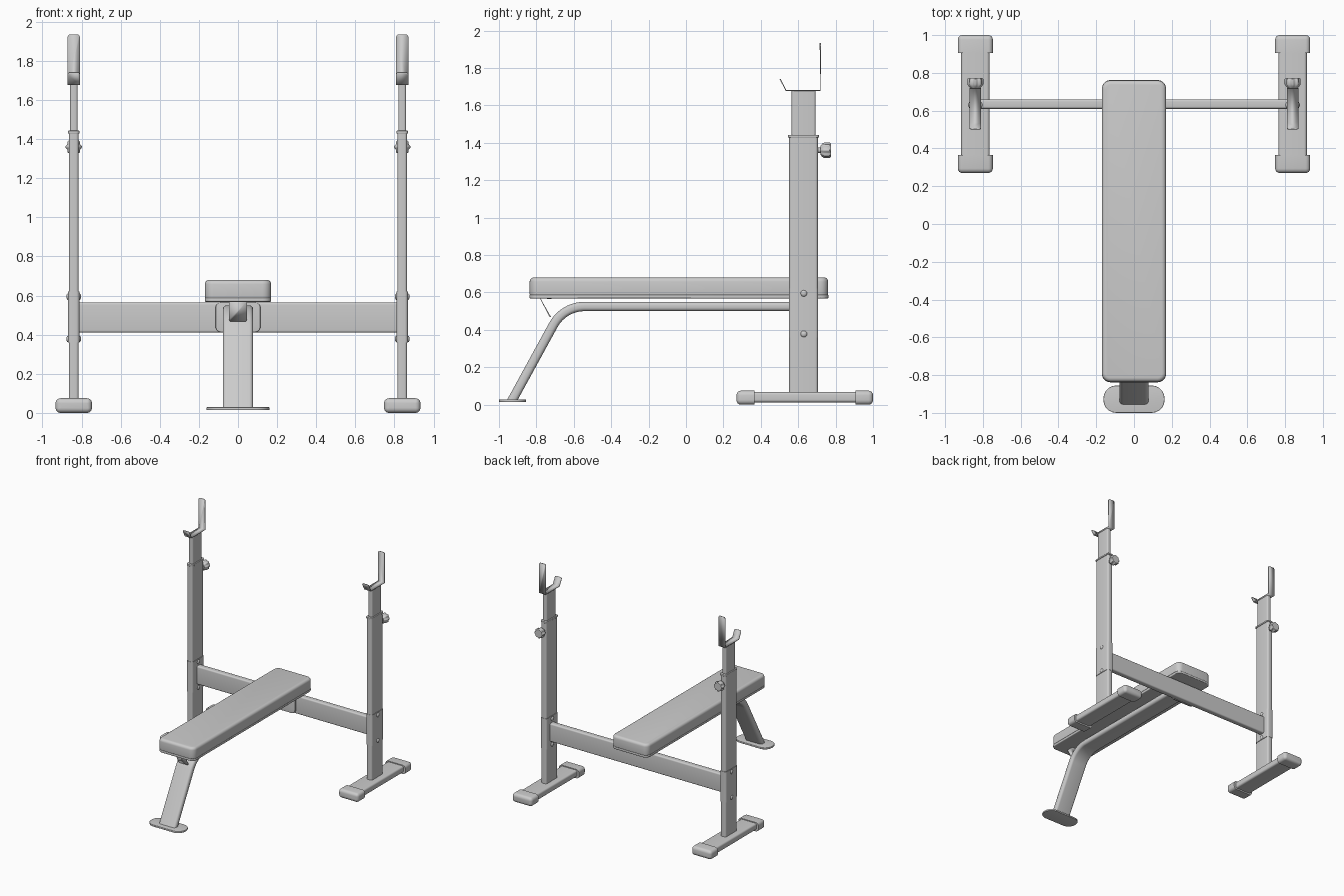
import bpy, bmesh
from math import pi, sin, cos, tan, radians
from mathutils import Vector

if "Cube" in bpy.data.objects:
    bpy.data.objects.remove(bpy.data.objects["Cube"])


def finish(name, bm, mirror=False):
    bmesh.ops.recalc_face_normals(bm, faces=bm.faces)
    me = bpy.data.meshes.new(name)
    bm.to_mesh(me)
    bm.free()
    ob = bpy.data.objects.new(name, me)
    bpy.context.collection.objects.link(ob)
    bpy.ops.object.select_all(action='DESELECT')
    ob.select_set(True)
    bpy.context.view_layer.objects.active = ob
    bpy.ops.object.shade_smooth_by_angle(angle=radians(35))
    if mirror:
        ob.modifiers.new("Mirror", 'MIRROR').use_mirror_merge = False
    return ob


def loft(name, rings, mirror=False):
    """Skin a list of closed rings and cap both ends."""
    bm = bmesh.new()
    vs = [[bm.verts.new(p) for p in r] for r in rings]
    n = len(vs[0])
    for a, b in zip(vs, vs[1:]):
        for i in range(n):
            bm.faces.new((a[i], a[(i + 1) % n], b[(i + 1) % n], b[i]))
    bm.faces.new(vs[0])
    bm.faces.new(vs[-1])
    return finish(name, bm, mirror)


def rounded_rect(w, h, r, seg=5):
    pts = []
    for k, (sx, sy) in enumerate([(1, 1), (-1, 1), (-1, -1), (1, -1)]):
        for i in range(seg + 1):
            a = (k + i / seg) * pi / 2
            pts.append((sx * (w / 2 - r) + r * cos(a), sy * (h / 2 - r) + r * sin(a)))
    return pts


def prism(name, axis, lo, hi, r, rim=(0, 0), mirror=False):
    """Rounded-rectangle block along an axis; rim rounds the low/high end."""
    k = 'xyz'.index(axis)
    u, v = [i for i in range(3) if i != k]
    levels = []
    for end, rad, s in ((lo[k], rim[0], 1), (hi[k], rim[1], -1)):
        steps = [(end, 0)] if rad == 0 else [
            (end + s * rad * (1 - sin(t)), rad * (1 - cos(t)))
            for t in [pi / 2 * (1 - i / 4) for i in range(5)]]
        levels += steps if s == 1 else steps[::-1]
    rings = []
    for pos, inset in levels:
        ring = []
        for a, b in rounded_rect(hi[u] - lo[u] - 2 * inset, hi[v] - lo[v] - 2 * inset,
                                 max(r - inset, 0.001)):
            p = [0, 0, 0]
            p[k], p[u], p[v] = pos, a + (lo[u] + hi[u]) / 2, b + (lo[v] + hi[v]) / 2
            ring.append(p)
        rings.append(ring)
    return loft(name, rings, mirror)


def strip(name, x, width, profile, thick, mirror=False):
    """Bent sheet metal following a (y, z) profile."""
    bm = bmesh.new()
    rows = [[bm.verts.new((x + s * width / 2, y, z)) for s in (-1, 1)] for y, z in profile]
    for a, b in zip(rows, rows[1:]):
        bm.faces.new((a[0], a[1], b[1], b[0]))
    corners = rows[0] + rows[-1]
    bmesh.ops.bevel(bm, geom=corners, offset=0.012, segments=3, profile=0.5, affect='VERTICES')
    ob = finish(name, bm, mirror)
    m = ob.modifiers.new("Thickness", 'SOLIDIFY')
    m.thickness, m.offset = thick, 0
    return ob


X, Y = 0.84, 0.63

# Floor feet with rounded end caps
prism("floor_foot", 'y', (X - .075, .30, .012), (X + .075, .97, .068), .015, mirror=True)
prism("foot_cap_front", 'y', (X - .093, .27, 0), (X + .093, .365, .075), .025, (.024, 0), True)
prism("foot_cap_back", 'y', (X - .093, .905, 0), (X + .093, 1.0, .075), .025, (0, .024), True)

# Uprights, collars and sliding inner posts
prism("upright", 'z', (X - .025, .552, .06), (X + .025, .705, 1.43), .014, mirror=True)
prism("collar", 'z', (X - .03, .545, 1.428), (X + .03, .712, 1.443), .018, (.004, .004), True)
prism("inner_post", 'z', (X - .02, .565, 1.40), (X + .02, .693, 1.678), .012, mirror=True)

# Bar hooks
strip("bar_hook", X, .062, [(.503, 1.742), (.535, 1.68), (.718, 1.68), (.718, 1.935)], .006, True)

# Adjustment knobs: stem and scalloped grip
def knob_ring(y, r, lobe=0):
    return [(X + (r + lobe * cos(8 * a)) * cos(a), y, 1.36 + (r + lobe * cos(8 * a)) * sin(a))
            for a in [2 * pi * i / 64 for i in range(64)]]

loft("knob_stem", [knob_ring(.69, .014), knob_ring(.735, .014)], True)
loft("knob_grip", [knob_ring(.718, .022), knob_ring(.728, .033, .002), knob_ring(.74, .039, .003),
                   knob_ring(.768, .039, .003), knob_ring(.774, .034, .002)], True)

# Crossbeam brackets wrapped round the uprights, with domed bolts
prism("upright_bracket", 'z', (X - .029, .55, .36), (X + .029, .707, .62), .016, mirror=True)
for tag, z in (("lower", .378), ("upper", .595)):
    for side, s in (("outer", 1), ("inner", -1)):
        rings = [[(X + s * (.026 + .012 * sin(t)), Y + .018 * cos(t) * cos(a), z + .018 * cos(t) * sin(a))
                  for a in [2 * pi * i / 16 for i in range(16)]] for t in (0, .35, .7, 1.05, 1.4)]
        loft(f"bolt_{tag}_{side}", rings, True)

# Crossbeam and its centre mounting plate
prism("crossbeam", 'x', (-.815, .61, .41), (.815, .66, .565), .012)
prism("centre_plate", 'y', (-.115, .596, .412), (.115, .612, .567), .03, (.004, 0))

# Bench pad on its base board
prism("seat_board", 'z', (-.17, -.838, .568), (.17, .762, .588), .045, (.006, .006))
prism("seat_pad", 'z', (-.17, -.836, .586), (.17, .76, .68), .045, (.004, .022))

# Bench rail bending down into the front leg
ang, R, corner = radians(61.3), .19, -.655
y0 = corner + R * tan(ang / 2)
path = [((.612, .525), (0, 1))]
for i in range(13):
    t = ang * i / 12
    path.append(((y0 - R * sin(t), .525 - R * (1 - cos(t))), (-sin(t), cos(t))))
path.append(((corner - (.525 - .024) / tan(ang), .024), (-1 / sin(ang), 0)))
section = rounded_rect(.155, .05, .02)
loft("front_leg", [[(a, c[0] + b * n[0], c[1] + b * n[1]) for a, b in section] for c, n in path])

# Front foot plate and the brace under the seat
prism("front_foot_plate", 'z', (-.162, -1.0, .014), (.162, -.855, .029), .068, (.003, .004))
strip("seat_brace", 0, .09, [(-.72, .569), (-.78, .569), (-.725, .468)], .006)
